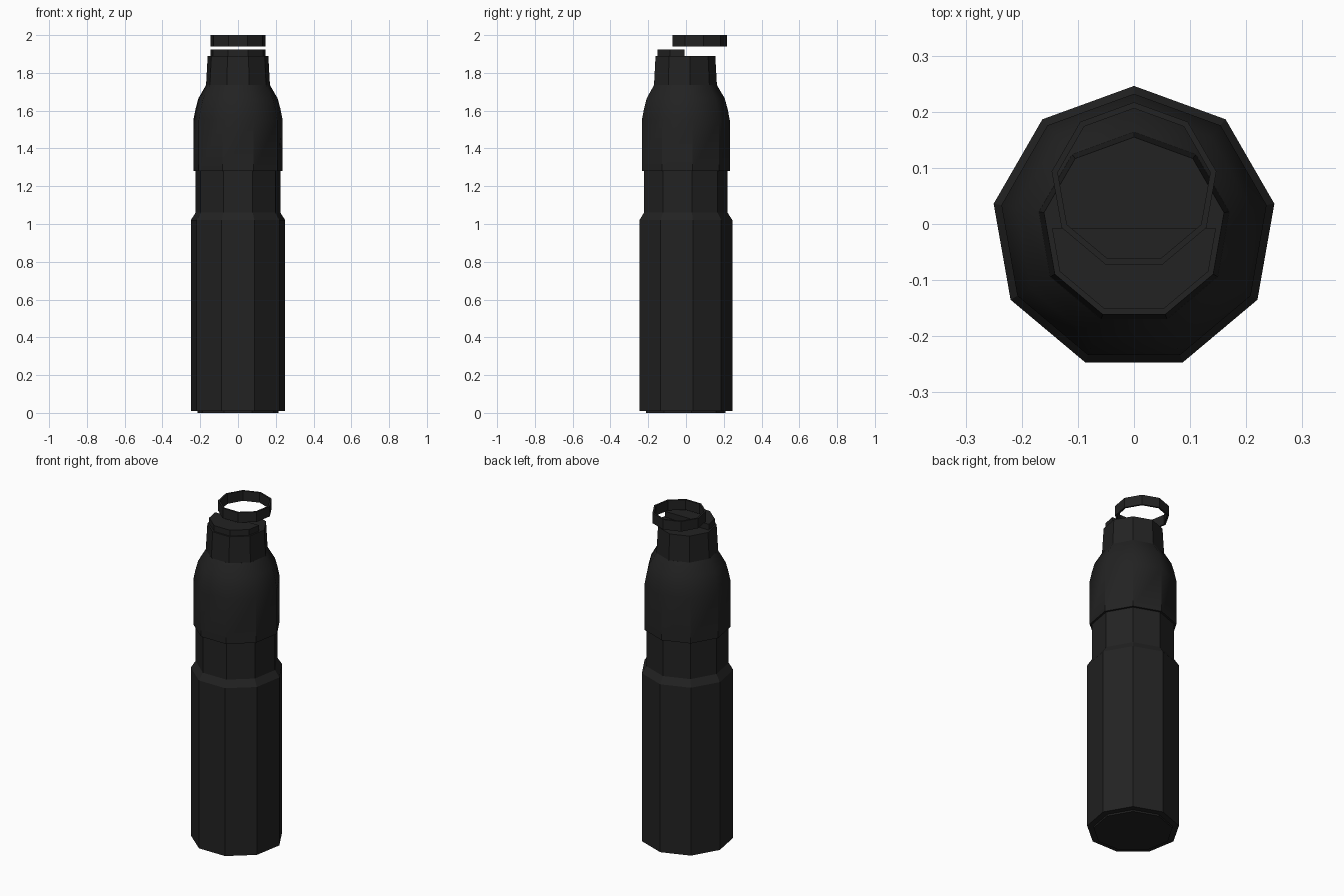
import bpy, bmesh, math

default = bpy.data.objects.get("Cube")
if default:
    bpy.data.objects.remove(default, do_unlink=True)

SIDES = 9
AXIS_Y = -0.008

black = bpy.data.materials.new("matte black")
black.use_nodes = True
colour = (0.016, 0.016, 0.016, 1)
black.diffuse_color = colour
bsdf = next(n for n in black.node_tree.nodes if n.type == "BSDF_PRINCIPLED")
bsdf.inputs["Base Color"].default_value = colour


def lathe(name, profile, y=AXIS_Y, closed=False, cut_y=None):
    """Nine-sided turned part from (radius, height) points."""
    bm = bmesh.new()
    rings = []
    for r, z in profile:
        angles = [math.pi / 2 + math.tau * i / SIDES for i in range(SIDES)]
        rings.append([bm.verts.new((r * math.cos(a), y + r * math.sin(a), z)) for a in angles])
    pairs = list(zip(rings, rings[1:]))
    if closed:
        pairs.append((rings[-1], rings[0]))
    else:
        bm.faces.new(rings[0])
        bm.faces.new(rings[-1])
    for low, high in pairs:
        for i in range(SIDES):
            j = (i + 1) % SIDES
            bm.faces.new((low[i], low[j], high[j], high[i]))
    # Keep only the front half and close the cut
    if cut_y is not None:
        geom = bm.verts[:] + bm.edges[:] + bm.faces[:]
        bmesh.ops.bisect_plane(bm, geom=geom, plane_co=(0, cut_y, 0),
                               plane_no=(0, 1, 0), clear_outer=True)
        bmesh.ops.holes_fill(bm, edges=[e for e in bm.edges if e.is_boundary])
    bmesh.ops.recalc_face_normals(bm, faces=bm.faces[:])
    mesh = bpy.data.meshes.new(name)
    bm.to_mesh(mesh)
    bm.free()
    mesh.materials.append(black)
    obj = bpy.data.objects.new(name, mesh)
    bpy.context.collection.objects.link(obj)
    return obj


# Bottle body with a recessed foot and a narrower grip under the cap
lathe("foot", [(0.218, 0), (0.218, 0.012)])
lathe("body", [(0.254, 0.01), (0.254, 1.02), (0.228, 1.06), (0.228, 1.29)])

# Rounded cap
cap = lathe("cap", [(0.240, 1.28), (0.240, 1.55), (0.228, 1.61), (0.213, 1.665), (0.172, 1.735)])
bpy.ops.object.select_all(action="DESELECT")
cap.select_set(True)
bpy.context.view_layer.objects.active = cap
bpy.ops.object.shade_smooth_by_angle(angle=math.radians(39.5))

# Neck, half lid and the loose carrying ring above
lathe("neck", [(0.172, 1.73), (0.163, 1.89)])
lathe("half_lid", [(0.153, 1.885), (0.153, 1.925)], cut_y=-0.008)
lathe("carry_ring", [(0.149, 1.94), (0.149, 2.0), (0.138, 2.0), (0.138, 1.94)],
      y=0.068, closed=True)
